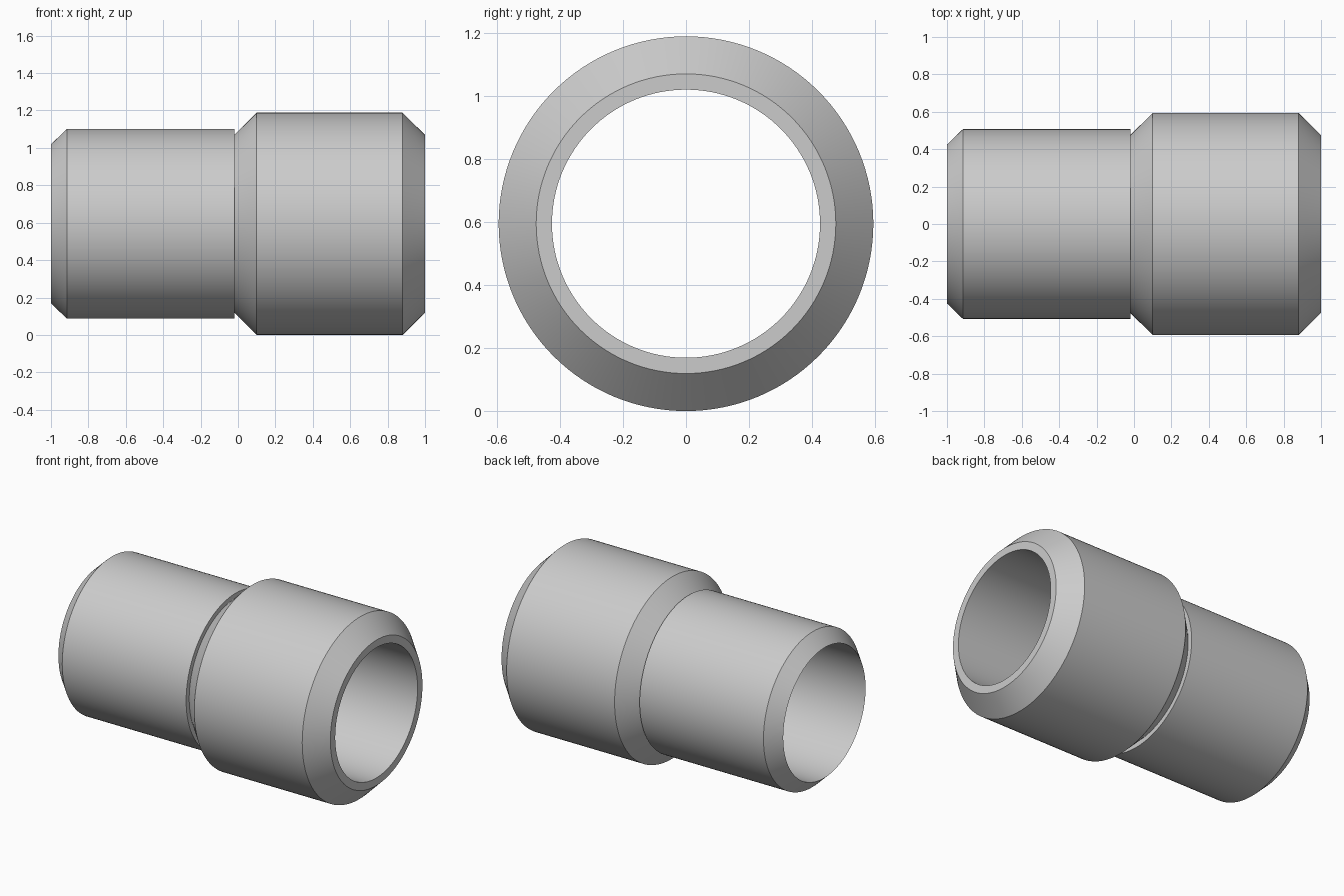
import bpy, bmesh
from math import radians, tau
from mathutils import Vector

cube = bpy.data.objects.get("Cube")
if cube:
    bpy.data.objects.remove(cube)

BORE, SPIGOT, LIP, COLLAR = 0.425, 0.507, 0.475, 0.594
SEGMENTS = 128

# Plain grey finish
grey = bpy.data.materials.new("plain_grey")
grey.use_nodes = True
colour = (0.6, 0.6, 0.6, 1)
grey.diffuse_color = colour
grey.node_tree.nodes["Principled BSDF"].inputs["Base Color"].default_value = colour

# Closed wall section as (x, radius): sharp spigot tip, undercut, bevelled collar, bore
section = [
    (-1, BORE), (-0.915, SPIGOT), (-0.02, SPIGOT), (-0.02, LIP),
    (0.10, COLLAR), (0.88, COLLAR), (1, LIP), (1, BORE),
]

# Revolve the section around the pipe axis
bm = bmesh.new()
verts = [bm.verts.new((x, 0, r)) for x, r in section]
edges = [bm.edges.new((a, b)) for a, b in zip(verts, verts[1:] + verts[:1])]
bmesh.ops.spin(bm, geom=verts + edges, cent=Vector(), axis=(1, 0, 0),
               angle=tau, steps=SEGMENTS, use_merge=True)
bmesh.ops.remove_doubles(bm, verts=bm.verts[:], dist=0.0001)
bmesh.ops.recalc_face_normals(bm, faces=bm.faces[:])
mesh = bpy.data.meshes.new("pipe_coupling")
bm.to_mesh(mesh)
bm.free()
mesh.materials.append(grey)

coupling = bpy.data.objects.new("pipe_coupling", mesh)
coupling.location.z = COLLAR
bpy.context.collection.objects.link(coupling)

# Smooth round walls with crisp bevel edges
bpy.ops.object.select_all(action="DESELECT")
coupling.select_set(True)
bpy.context.view_layer.objects.active = coupling
bpy.ops.object.shade_smooth_by_angle(angle=radians(25))
